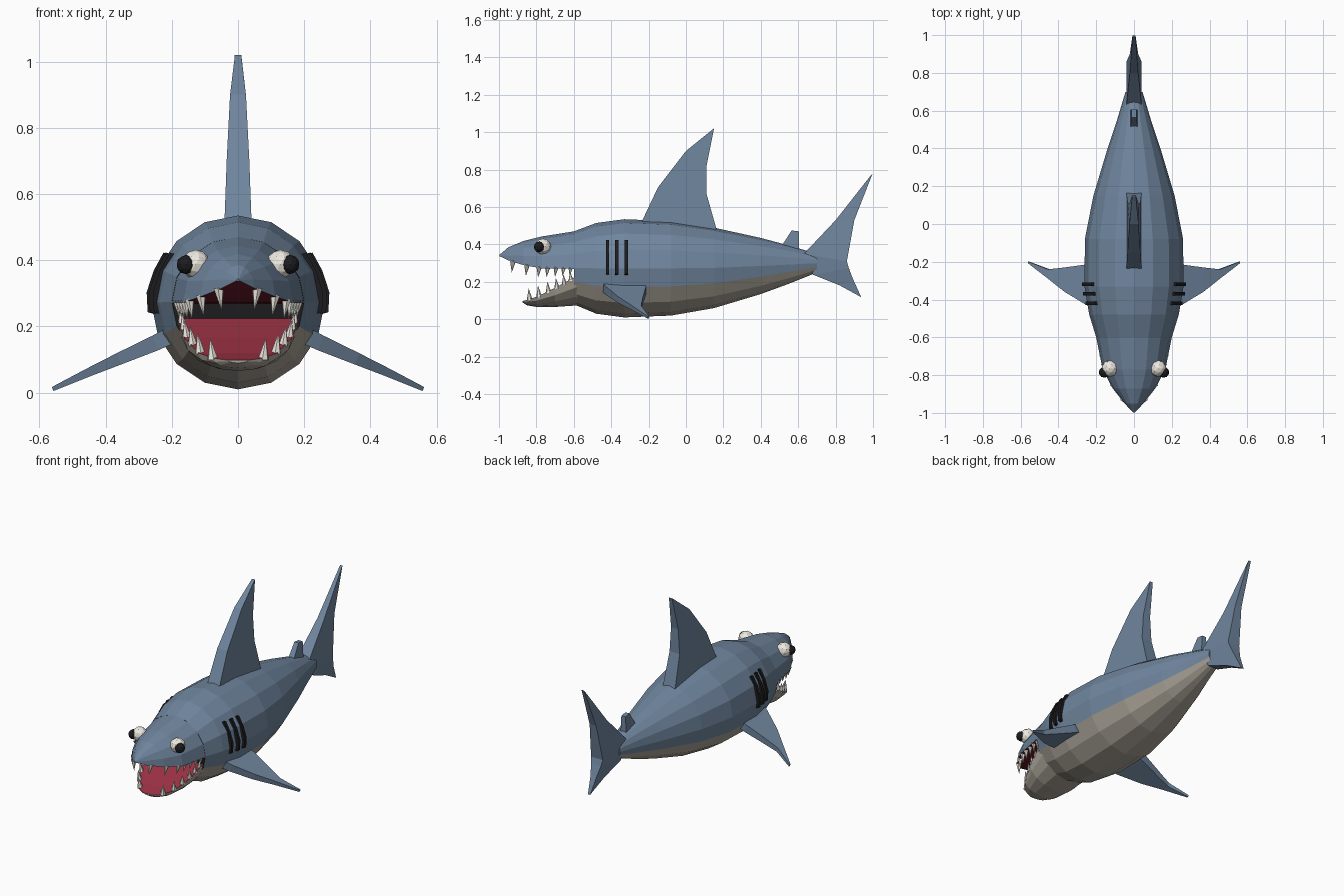
import bpy, bmesh
from math import sin, cos, pi
from mathutils import Vector

if "Cube" in bpy.data.objects:
    bpy.data.objects.remove(bpy.data.objects["Cube"])


def material(name, rgb):
    m = bpy.data.materials.new(name)
    m.diffuse_color = (*rgb, 1)
    m.use_nodes = True
    m.node_tree.nodes["Principled BSDF"].inputs["Base Color"].default_value = m.diffuse_color
    return m


BLUE = material("blue_skin", (.16, .235, .34))
BELLY = material("belly_skin", (.40, .365, .31))
RED = material("mouth_red", (.32, .03, .055))
DARK = material("palate_red", (.15, .012, .025))
BLACK = material("black", (.012, .012, .014))
WHITE = material("ivory", (.85, .82, .75))


def finish(name, bm, mats):
    bmesh.ops.remove_doubles(bm, verts=bm.verts, dist=1e-5)
    bmesh.ops.recalc_face_normals(bm, faces=bm.faces)
    me = bpy.data.meshes.new(name)
    bm.to_mesh(me)
    bm.free()
    for m in mats:
        me.materials.append(m)
    ob = bpy.data.objects.new(name, me)
    bpy.context.collection.objects.link(ob)
    return ob


def loft(name, rings, mats, side_mat=lambda j: 0, start_mat=0, end_mat=0):
    """Skin equal-length closed rings; side_mat picks a material per strip."""
    bm = bmesh.new()
    vs = [[bm.verts.new(p) for p in r] for r in rings]
    n = len(rings[0])
    for a, b in zip(vs, vs[1:]):
        for j in range(n):
            k = (j + 1) % n
            bm.faces.new((a[j], a[k], b[k], b[j])).material_index = side_mat(j)
    bm.faces.new(vs[0]).material_index = start_mat
    bm.faces.new(vs[-1]).material_index = end_mat
    return finish(name, bm, mats)


def arc(y, zc, w, h, a0, a1, n):
    return [(w * cos(a0 + (a1 - a0) * i / n), y, zc + h * sin(a0 + (a1 - a0) * i / n))
            for i in range(n + 1)]


# Body: 16-sided rings (y, top, bottom, half width)
BODY = [(-.6, .47, .08, .2), (-.48, .515, .03, .237), (-.33, .535, .01, .262),
        (-.08, .525, .02, .26), (.15, .49, .06, .215), (.4, .435, .135, .14),
        (.55, .395, .19, .09), (.7, .35, .25, .045)]
loft("body", [arc(y, (t + b) / 2, w, (t - b) / 2, 0, 2 * pi, 16)[:-1] for y, t, b, w in BODY],
     [BLUE, BELLY, BLACK], lambda j: 1 if 9 <= j <= 14 else 0, start_mat=2)

# Snout: upper half rings (y, lip height, top, half width), palate underneath
SNOUT = [(-.6, .27, .47, .2), (-.77, .272, .443, .166), (-.87, .29, .418, .113),
         (-.95, .315, .385, .05), (-.998, .338, .344, .004)]
loft("snout", [arc(y, z, w, t - z, 0, pi, 8) for y, z, t, w in SNOUT],
     [BLUE, DARK], lambda j: 1 if j == 8 else 0, start_mat=1)

# Lower jaw: lower half rings (y, rim height, bottom, half width), red floor on top
JAW = [(-.57, .24, .075, .19), (-.7, .168, .066, .165), (-.8, .12, .066, .12),
       (-.85, .104, .075, .075), (-.873, .098, .09, .03)]
loft("lower_jaw", [arc(y, z, w, z - b, pi, 2 * pi, 8) for y, z, b, w in JAW],
     [BELLY, RED], lambda j: 1 if j == 8 else 0)


def along(sections, y):
    """Lip height and half width of a jaw at a given y."""
    for a, b in zip(sections, sections[1:]):
        if b[0] <= y <= a[0]:
            t = (y - a[0]) / (b[0] - a[0])
            return a[1] + t * (b[1] - a[1]), a[3] + t * (b[3] - a[3])


# Teeth: small cones along both lips
def teeth(name, sections, ys, up):
    bm = bmesh.new()
    for i, y in enumerate(ys):
        z, w = along(sections, y)
        length = .066 - .003 * i
        for s in (-1, 1):
            base = Vector((s * (w - .012), y, z - up * .008))
            d = Vector((s * .12 * up, -.1, up)).normalized()
            new = bmesh.ops.create_cone(bm, segments=6, radius1=.017 - .0007 * i, radius2=0,
                                        depth=length, cap_ends=True)["verts"]
            rot = d.to_track_quat('Z', 'Y')
            for v in new:
                v.co = base + rot @ (v.co + Vector((0, 0, length / 2)))
    finish(name, bm, [WHITE])


teeth("upper_teeth", SNOUT, (-.925, -.85, -.785, -.74, -.695, -.655, -.617), -1)
teeth("lower_teeth", JAW, (-.835, -.785, -.735, -.69, -.65, -.615), 1)


# Eyes
def ball(name, loc, r, mat):
    bm = bmesh.new()
    bmesh.ops.create_icosphere(bm, subdivisions=2, radius=r)
    bmesh.ops.translate(bm, verts=bm.verts, vec=loc)
    finish(name, bm, [mat])


for s, side in ((1, "left"), (-1, "right")):
    ball("eye_" + side, (s * .128, -.765, .388), .044, WHITE)
    ball("pupil_" + side, (s * .157, -.785, .387), .029, BLACK)


# Gill slits: bent strips hugging the flank
for s, side in ((1, "left"), (-1, "right")):
    for i, (y, x) in enumerate(((-.42, .243), (-.37, .255), (-.32, .262))):
        rings = []
        for dx, z in ((0, .24), (.003, .3), (-.018, .365), (-.048, .42)):
            rings.append([(s * (x + dx + e), y + f, z + e * .3) for e, f in
                          ((-.03, -.009), (.011, -.009), (.011, .009), (-.03, .009))])
        loft(f"gill_{side}_{i + 1}", rings, [BLACK])


# Upright fins: sections of (lead y, lead z, trail y, trail z, half thickness)
def fin(name, sections):
    loft(name, [[(-h, a, b), (h, a, b), (h, c, d), (-h, c, d)]
                for a, b, c, d, h in sections], [BLUE])


fin("dorsal_fin", [(-.24, .515, .165, .475, .041), (-.15, .705, .11, .67, .034),
                   (0, .9, .11, .82, .024), (.142, 1.015, .15, 1.02, .01)])
fin("rear_fin", [(.51, .39, .605, .37, .019), (.565, .475, .605, .47, .014)])
fin("tail_upper_lobe", [(.63, .35, .86, .31, .04), (.8, .53, .9, .53, .022),
                        (.99, .772, .998, .78, .008)])
fin("tail_lower_lobe", [(.63, .35, .86, .31, .04), (.68, .238, .87, .275, .034),
                        (.82, .182, .893, .215, .02), (.93, .122, .937, .118, .008)])

# Pectoral fins: sections of (x, lead y, trail y, centre z, half thickness)
PEC = [(.2, -.45, -.215, .175, .024), (.25, -.425, -.215, .15, .022),
       (.36, -.36, -.23, .102, .017), (.45, -.29, -.24, .062, .012), (.56, -.207, -.198, .011, .006)]
for s, side in ((1, "left"), (-1, "right")):
    loft("pectoral_fin_" + side,
         [[(s * (x - h * .4), a, z - h), (s * (x + h * .4), a, z + h),
           (s * (x + h * .4), b, z + h), (s * (x - h * .4), b, z - h)]
          for x, a, b, z, h in PEC], [BLUE])
